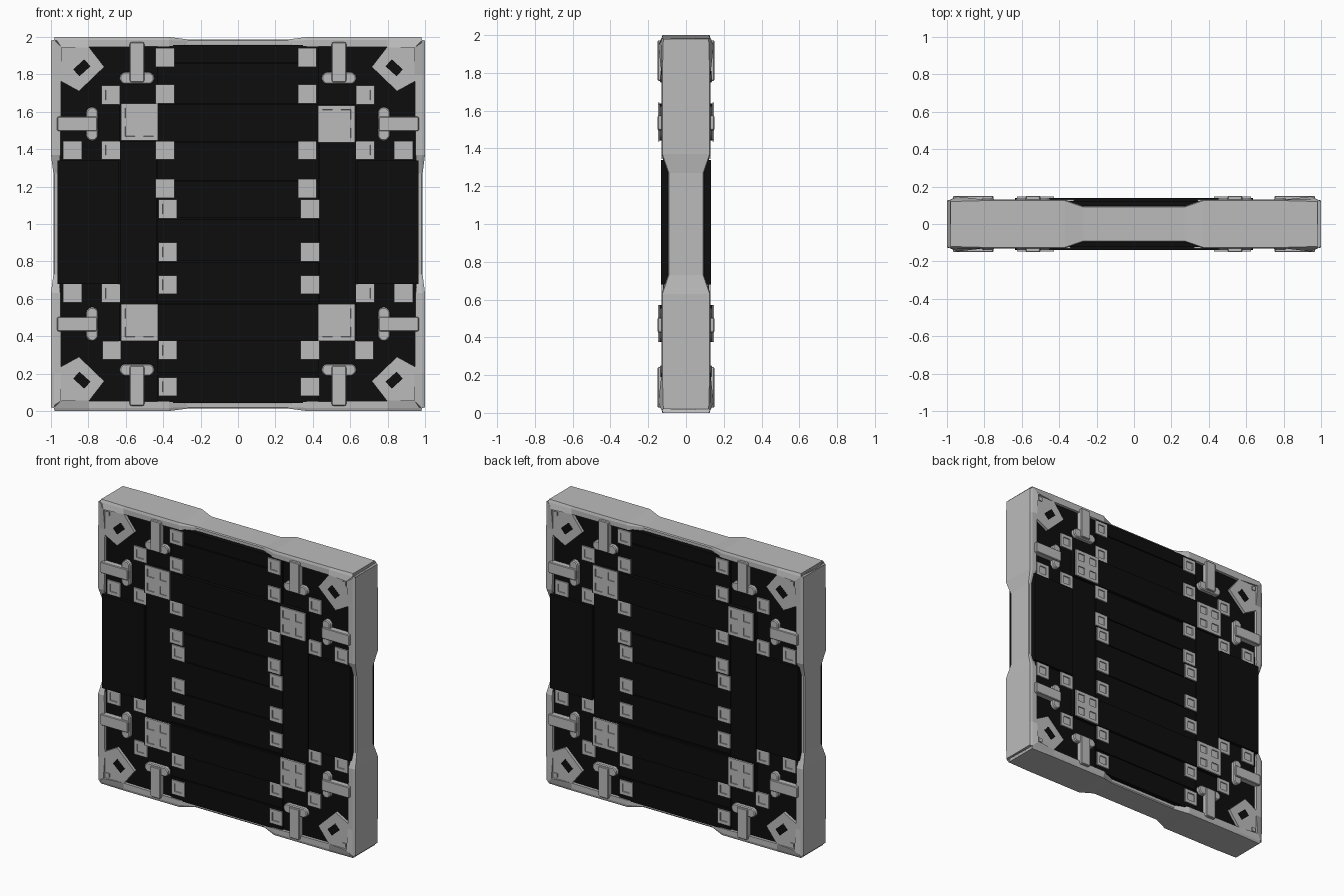
import bpy, bmesh, math
from mathutils import Matrix, Vector

cube = bpy.data.objects.get("Cube")
if cube:
    bpy.data.objects.remove(cube, do_unlink=True)


def material(name, value):
    m = bpy.data.materials.new(name)
    m.use_nodes = True
    col = (value, value, value, 1)
    m.diffuse_color = col
    bsdf = m.node_tree.nodes["Principled BSDF"]
    bsdf.inputs["Base Color"].default_value = col
    bsdf.inputs["Roughness"].default_value = 0.7
    return m


GREY = material("light grey metal", 0.5)
DARK = material("black panel", 0.004)
SIDES = (-1, 1)


def finish(name, bm, mat, both_faces=True):
    """Turn a bmesh into an object, repeated on the back by a half turn."""
    if both_faces:
        copy = bmesh.ops.duplicate(bm, geom=bm.verts[:] + bm.edges[:] + bm.faces[:])
        verts = [g for g in copy["geom"] if isinstance(g, bmesh.types.BMVert)]
        bmesh.ops.rotate(bm, verts=verts, cent=(0, 0, 0), matrix=Matrix.Rotation(math.pi, 3, 'Z'))
    bmesh.ops.recalc_face_normals(bm, faces=bm.faces[:])
    me = bpy.data.meshes.new(name)
    bm.to_mesh(me)
    bm.free()
    me.materials.append(mat)
    ob = bpy.data.objects.new(name, me)
    bpy.context.collection.objects.link(ob)
    return ob


def prism(bm, pts, y0, y1):
    """Outline in x and z, pushed through from depth y0 to y1."""
    a = [bm.verts.new((x, -y0, z)) for x, z in pts]
    b = [bm.verts.new((x, -y1, z)) for x, z in pts]
    bm.faces.new(a)
    bm.faces.new(b[::-1])
    for i in range(len(a)):
        j = (i + 1) % len(a)
        bm.faces.new((a[i], a[j], b[j], b[i]))


def rect(bm, x0, x1, z0, z1, y0, y1):
    prism(bm, [(x0, z0), (x1, z0), (x1, z1), (x0, z1)], y0, y1)


def chamfered(cx, cz, w, h, c):
    """Rectangle outline with cut corners."""
    w, h = w / 2, h / 2
    return [(cx + x, cz + z) for x, z in (
        (-w + c, -h), (w - c, -h), (w, -h + c), (w, h - c),
        (w - c, h), (-w + c, h), (-w, h - c), (-w, -h + c))]


# Outer frame: one beam with a waisted middle, turned to all four sides
def section(top, shoulder, inner, yt, ys, yi):
    half = [(top, yt), (shoulder, ys), (inner, yi)]
    return [(t, u, y) for (t, u), y in half] + [(t, u, -y) for (t, u), y in half[::-1]]


def straight(t, top, shoulder, inner, yt, ys):
    return section((t, top), (t, shoulder), (t, inner), yt, ys, ys)


half_beam = [
    section((.98, 1.0), (.985, .983), (.945, .945), .12, .13, .147),
    straight(.80, 1.0, .983, .945, .125, .13),
    straight(.37, 1.0, .983, .95, .125, .13),
    straight(.27, .987, .98, .96, .09, .095),
]
loops = half_beam + [[(-t, u, y) for t, u, y in s] for s in half_beam[::-1]]
for k, side in enumerate(("top", "right", "bottom", "left")):
    bm = bmesh.new()
    rings = [[bm.verts.new((t, y, u)) for t, u, y in s] for s in loops]
    for r, s in zip(rings, rings[1:]):
        for i in range(6):
            j = (i + 1) % 6
            bm.faces.new((r[i], r[j], s[j], s[i]))
    bm.faces.new(rings[0])
    bm.faces.new(rings[-1])
    turn = Matrix.Translation((0, 0, 1)) @ Matrix.Rotation(k * math.pi / 2, 4, 'Y')
    bmesh.ops.transform(bm, matrix=turn, verts=bm.verts[:])
    finish("frame_" + side, bm, GREY, False)

# Dark core slab
bm = bmesh.new()
rect(bm, -.955, .955, .045, 1.955, -.11, .11)
finish("core_slab", bm, DARK, False)

# Stacked planks down the middle
bm = bmesh.new()
levels = [.04, .2, .385, .58, .8, 1.03, 1.23, 1.44, 1.64, 1.86, 1.96]
for z0, z1 in zip(levels, levels[1:]):
    rect(bm, -.43, .43, z0 + .003, z1 - .003, .10, .122)
finish("centre_planks", bm, DARK)

# Upright strips and bulging side panels
bm = bmesh.new()
for s in SIDES:
    rect(bm, s * .435, s * .63, .57, 1.44, .10, .12)
    rect(bm, s * .64, s * .965, .68, 1.34, .08, .132)
finish("side_panels", bm, DARK)

# Cross beams carrying the large plates
bm = bmesh.new()
for z in (.473, 1.54):
    rect(bm, -.635, .635, z - .098, z + .098, .10, .139)
finish("cross_beams", bm, DARK)


# Bolt plates, each cell with a square recess
def bolt_plate(bm, cx, cz, size, n, base):
    grid = bmesh.ops.create_grid(bm, x_segments=n, y_segments=n, size=size / 2)
    verts = grid["verts"]
    place = Matrix.Translation((cx, -base - .009, cz)) @ Matrix.Rotation(math.pi / 2, 4, 'X')
    bmesh.ops.transform(bm, matrix=place, verts=verts)
    faces = list({f for v in verts for f in v.link_faces})
    rim = [e for e in {e for f in faces for e in f.edges} if e.is_boundary]
    skirt = bmesh.ops.extrude_edge_only(bm, edges=rim)
    low = [g for g in skirt["geom"] if isinstance(g, bmesh.types.BMVert)]
    bmesh.ops.translate(bm, verts=low, vec=(0, .009, 0))
    for inset in (.032, .0005):
        bmesh.ops.inset_individual(bm, faces=faces, thickness=inset)
    holes = {v for f in faces for v in f.verts}
    bmesh.ops.translate(bm, verts=list(holes), vec=(0, .007, 0))


bm = bmesh.new()
for z in (1.89, 1.695, 1.395, 1.19, 1.08, .85, .675, .325, .13):
    shift = -.01 if z > 1.1 else .005
    for s in SIDES:
        bolt_plate(bm, s * .38 + shift, z, .1, 1, .122)
for x, z in ((.68, 1.69), (.68, 1.395), (.68, .63), (.675, .325), (.885, 1.395), (.885, .63)):
    for s in SIDES:
        bolt_plate(bm, s * x, z, .1, 1, .11)
finish("small_bolt_plates", bm, GREY)

bm = bmesh.new()
for s in SIDES:
    bolt_plate(bm, s * .527, .473, .197, 2, .139)
    bolt_plate(bm, s * .527, 1.54 - s * .005, .197, 2, .139)
finish("large_bolt_plates", bm, GREY)

# Corner gussets with a slanted slot and a small rivet
gussets, slots, rivets = bmesh.new(), bmesh.new(), bmesh.new()
outline = [(.95, .955), (.80, .95), (.715, .84), (.85, .71), (.95, .765)]
a = math.radians(-42)
long, short = Vector((math.cos(a), math.sin(a))), Vector((-math.sin(a), math.cos(a)))
slot = [Vector((.835, .835)) + long * i + short * j
        for i, j in ((-.04, -.025), (.04, -.025), (.04, .025), (-.04, .025))]
for sx in SIDES:
    for sz in SIDES:
        prism(gussets, [(sx * x, 1 + sz * z) for x, z in outline], .10, .13)
        prism(slots, [(sx * x, 1 + sz * z) for x, z in slot], .125, .132)
        prism(rivets, chamfered(sx * .92, 1 + sz * .92, .028, .028, .002), .12, .137)
finish("corner_gussets", gussets, GREY)
finish("gusset_slots", slots, DARK)
finish("corner_rivets", rivets, GREY)

# Clamps holding the panel to the frame: an arm over a wide foot
arms, feet = bmesh.new(), bmesh.new()
for sx in SIDES:
    for sz in SIDES:
        cx, cz = sx * .54, 1 + sz * .865
        prism(arms, chamfered(cx, cz, .078, .215, .006), .09, .15)
        prism(feet, chamfered(cx, 1 + sz * .78, .185, .064, .02), .09, .138)
        cx, cz = sx * .86, 1 + sz * .535
        prism(arms, chamfered(cx, cz, .215, .078, .006), .09, .15)
        prism(feet, chamfered(sx * .78, cz, .064, .18, .02), .09, .138)
for name, bm in (("clamp_arms", arms), ("clamp_feet", feet)):
    ob = finish(name, bm, GREY)
    bevel = ob.modifiers.new("soft edges", 'BEVEL')
    bevel.width = .006
    bevel.segments = 1
